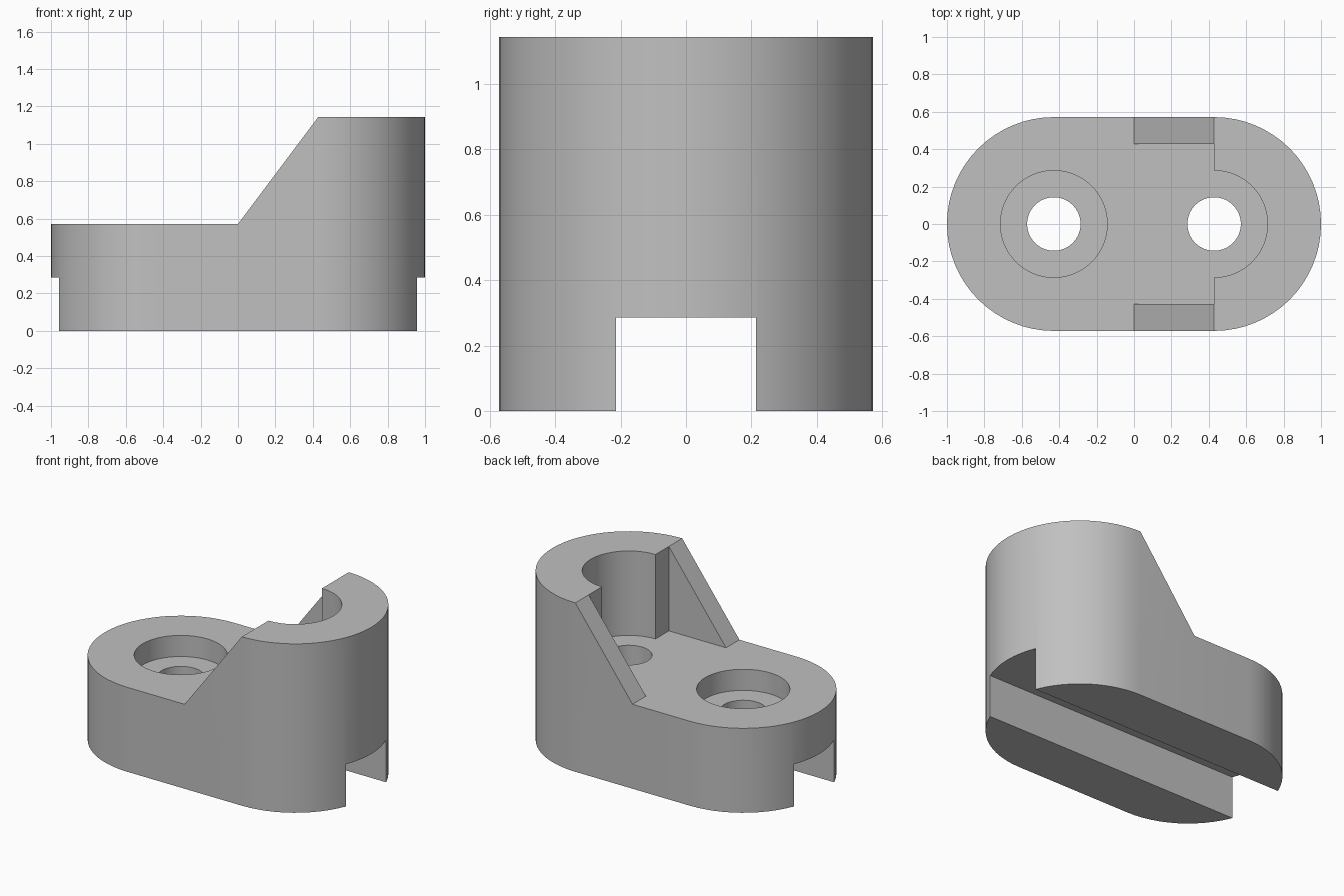
import bpy
import bmesh
from math import pi, sin, cos, radians
from mathutils import Vector

cube = bpy.data.objects.get("Cube")
if cube:
    bpy.data.objects.remove(cube, do_unlink=True)

U = 1 / 7          # design module: the part is 14 modules long
SEGMENTS = 64

grey = bpy.data.materials.new("plain grey")
grey.use_nodes = True
colour = (0.53, 0.53, 0.53, 1)
grey.diffuse_color = colour
grey.node_tree.nodes["Principled BSDF"].inputs["Base Color"].default_value = colour


def prism(name, outline, direction):
    """Extrude a closed outline (in modules) along a direction."""
    bm = bmesh.new()
    face = bm.faces.new([bm.verts.new(Vector(p) * U) for p in outline])
    new = bmesh.ops.extrude_face_region(bm, geom=[face])["geom"]
    verts = [v for v in new if isinstance(v, bmesh.types.BMVert)]
    bmesh.ops.translate(bm, vec=Vector(direction) * U, verts=verts)
    bmesh.ops.recalc_face_normals(bm, faces=bm.faces)
    mesh = bpy.data.meshes.new(name)
    bm.to_mesh(mesh)
    bm.free()
    mesh.materials.append(grey)
    obj = bpy.data.objects.new(name, mesh)
    bpy.context.collection.objects.link(obj)
    return obj


def arc(x, radius, start, sweep, z, count):
    angles = [start + sweep * i / count for i in range(count + 1)]
    return [(x + radius * cos(a), radius * sin(a), z) for a in angles]


def box(name, x0, x1, y, z0, z1):
    outline = [(x0, -y, z0), (x1, -y, z0), (x1, y, z0), (x0, y, z0)]
    return prism(name, outline, (0, 0, z1 - z0))


def bore(name, x, radius, z0, z1):
    outline = arc(x, radius, 0, 2 * pi, z0, SEGMENTS)[:-1]
    return prism(name, outline, (0, 0, z1 - z0))


# Rounded-end block at full height
half = SEGMENTS // 2
outline = arc(3, 4, -pi / 2, pi, 0, half) + arc(-3, 4, pi / 2, pi, 0, half)
body = prism("bracket_body", outline, (0, 0, 8))

# Side profile removed above the low end and the sloping cheeks
profile = [(-8, -5, 4), (0, -5, 4), (3, -5, 8), (3, -5, 9), (-8, -5, 9)]
cutters = [
    prism("slope_cutter", profile, (0, 10, 0)),
    box("cheek_gap_cutter", -8, 3, 3, 4, 9),
    box("slot_cutter", -8, 8, 1.5, -1, 2),
    bore("low_counterbore_cutter", -3, 2, 3, 9),
    bore("tall_counterbore_cutter", 3, 2, 4, 9),
    bore("low_hole_cutter", -3, 1, -1, 9),
    bore("tall_hole_cutter", 3, 1, -1, 9),
]

# Cut the block, then discard the cutters
bpy.ops.object.select_all(action="DESELECT")
bpy.context.view_layer.objects.active = body
body.select_set(True)
for cutter in cutters:
    cutter.hide_render = True
    cut = body.modifiers.new(cutter.name, "BOOLEAN")
    cut.operation = "DIFFERENCE"
    cut.solver = "EXACT"
    cut.object = cutter
    bpy.ops.object.modifier_apply(modifier=cut.name)
    bpy.data.objects.remove(cutter, do_unlink=True)

bpy.ops.object.shade_smooth_by_angle(angle=radians(30))
